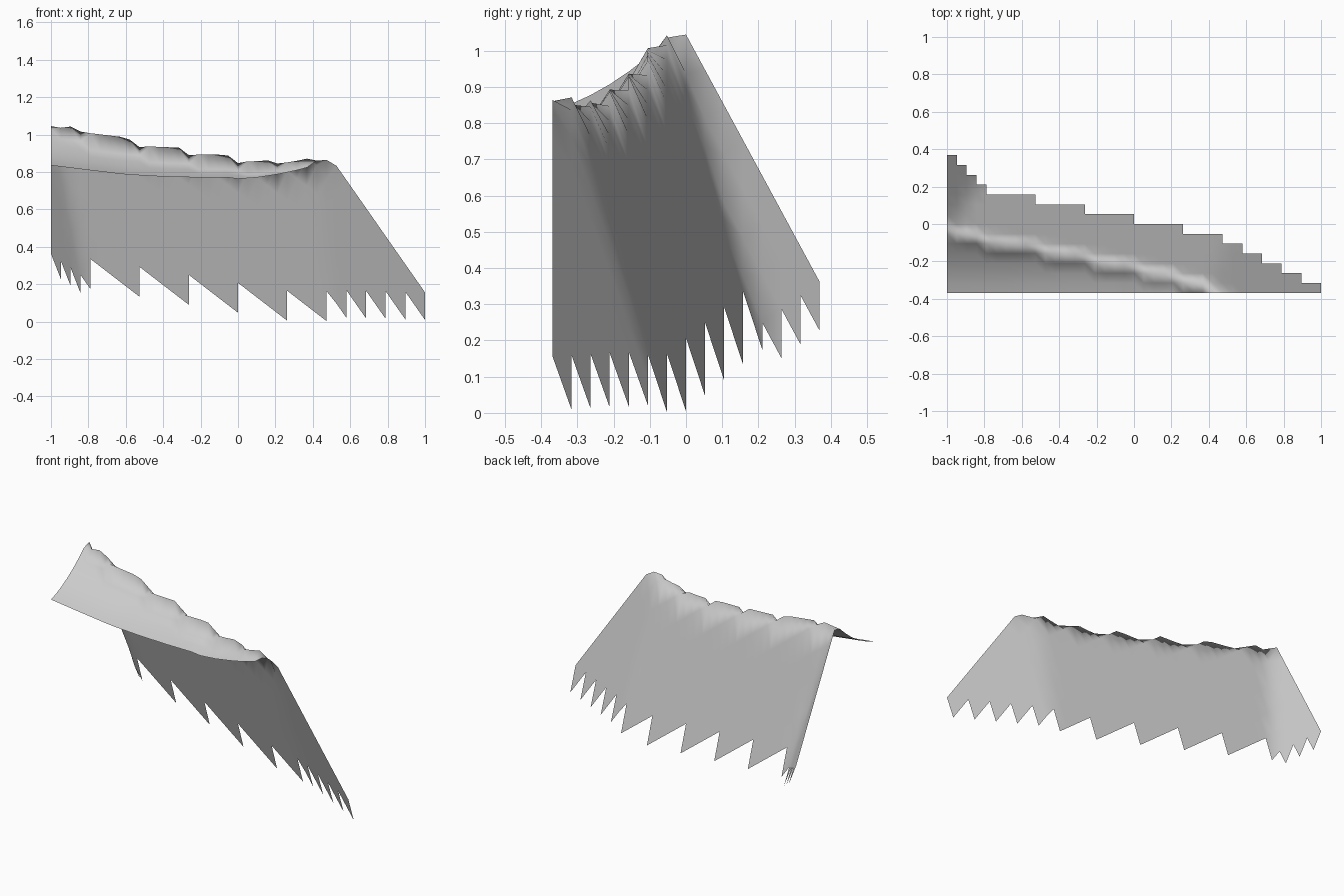
import bpy, bmesh

if "Cube" in bpy.data.objects:
    bpy.data.objects.remove(bpy.data.objects["Cube"])

H = 2 / 38            # grid spacing of the height field
Y0 = -7 * H           # front edge


def interp(x, pts):
    for (x0, z0), (x1, z1) in zip(pts, pts[1:]):
        if x <= x1:
            return z0 + (z1 - z0) * (x - x0) / (x1 - x0)
    return pts[-1][1]


# Height along the front edge, and raised lip along the ridge
FRONT = [(-1, .835), (-.8, .81), (-.6, .786), (-.4, .775), (-.2, .77), (-.05, .77), (0, .763),
         (.1, .77), (.2, .785), (.3, .805), (.4, .832), (.474, .857), (.53, .9), (1, 1.2)]
LIP = [(-1, 0), (-.8, .05), (0, .05), (.4, .027), (.5, 0), (1, 0)]


def shelf(x, y):
    d = y - Y0
    return interp(x, FRONT) + .3 * d + d * d


def slope(x, y):
    left = .36 - 2.57 * (x + 1) - 1.85 * (y - .37)
    main = .335 - .77 * (x + .79) - 3.04 * (y - .158)
    right = .16 - 1.43 * (x - 1) - 2.8 * (y + .37)
    return max(left, min(main, right))


def height(x, y):
    p, s = shelf(x, y), slope(x, y)
    if slope(x, y + H) < shelf(x, y + H):      # last row before the drop
        p += interp(x, LIP)
    return max(0, min(p, s))


# Cells per row, front to back: stepped rear outline
ROWS = [38, 36, 34, 32, 30, 28, 24, 19, 14, 9, 4, 3, 2, 1]

bm = bmesh.new()
grid = {}


def vert(i, j):
    if (i, j) not in grid:
        x, y = -1 + i * H, Y0 + j * H
        grid[i, j] = bm.verts.new((x, y, height(x, y)))
    return grid[i, j]


for j, n in enumerate(ROWS):
    for i in range(n):
        a, b, c, d = vert(i, j), vert(i + 1, j), vert(i + 1, j + 1), vert(i, j + 1)
        bm.faces.new((a, b, d))
        bm.faces.new((b, c, d))
for f in bm.faces:
    f.smooth = True

# Single open cliff sheet
mesh = bpy.data.meshes.new("cliff_terrain")
bm.to_mesh(mesh)
bm.free()
bpy.context.collection.objects.link(bpy.data.objects.new("cliff_terrain", mesh))
